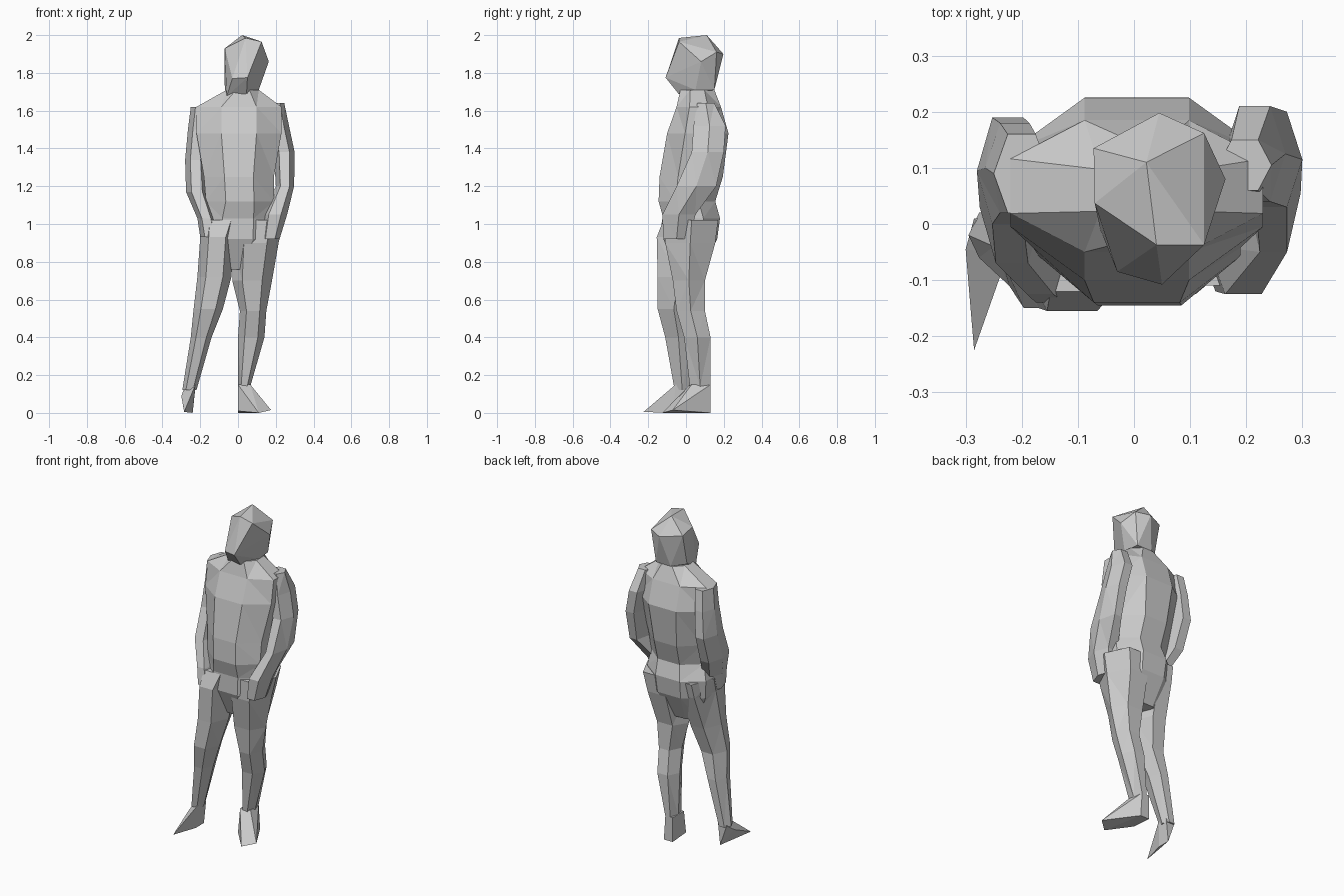
import bpy, bmesh, math


def finish(name, bm):
    bmesh.ops.recalc_face_normals(bm, faces=bm.faces)
    me = bpy.data.meshes.new(name)
    bm.to_mesh(me)
    bm.free()
    ob = bpy.data.objects.new(name, me)
    bpy.context.collection.objects.link(ob)
    return ob


def loft(name, rings, sides=6, phase=0.0):
    """Skin horizontal rings given as (z, x0, x1, y0, y1)."""
    unit = [(math.cos(phase + math.tau * i / sides), math.sin(phase + math.tau * i / sides))
            for i in range(sides)]
    mx = max(abs(u) for u, v in unit)
    my = max(abs(v) for u, v in unit)
    bm = bmesh.new()
    loops = [[bm.verts.new(((x0 + x1) / 2 + u / mx * (x1 - x0) / 2,
                            (y0 + y1) / 2 + v / my * (y1 - y0) / 2, z)) for u, v in unit]
             for z, x0, x1, y0, y1 in rings]
    for a, b in zip(loops, loops[1:]):
        for i in range(sides):
            j = (i + 1) % sides
            bm.faces.new((a[i], a[j], b[j], b[i]))
    bm.faces.new(loops[0])
    bm.faces.new(loops[-1])
    bmesh.ops.triangulate(bm, faces=bm.faces)
    return finish(name, bm)


def hull(name, points):
    """Faceted convex solid around a few points."""
    bm = bmesh.new()
    for p in points:
        bm.verts.new(p)
    res = bmesh.ops.convex_hull(bm, input=bm.verts)
    loose = [v for v in res["geom_interior"] if isinstance(v, bmesh.types.BMVert)]
    if loose:
        bmesh.ops.delete(bm, geom=loose, context='VERTS')
    return finish(name, bm)


# Head, tilted and facing slightly to one side
hull("head", [
    (.022, .11, 2.0), (.04, -.037, 1.985), (.125, -.037, 1.965), (-.07, .037, 1.93),
    (-.072, .135, 1.91), (.045, .198, 1.9), (.125, .162, 1.91), (.163, .08, 1.86),
    (.05, -.108, 1.775), (-.03, -.085, 1.77), (.11, .05, 1.71), (.1, .15, 1.71),
    (0, .15, 1.71), (-.07, .09, 1.72), (-.06, -.01, 1.675), (.045, -.04, 1.69)])

# Torso from the collar to the seat
loft("torso", [
    (1.71, -.06, .11, -.03, .15),
    (1.62, -.22, .23, -.05, .185),
    (1.48, -.22, .23, -.10, .225),
    (1.25, -.18, .19, -.14, .195),
    (1.12, -.17, .19, -.145, .155),
    (1.03, -.20, .20, -.12, .18),
    (.92, -.19, .19, -.12, .165),
    (.76, -.12, .09, -.05, .09)], sides=8, phase=math.pi / 8)

# Arms bent back at the elbow, hands in the pockets
loft("left_arm", [
    (1.64, .15, .245, .06, .15),
    (1.52, .16, .27, .04, .21),
    (1.38, .19, .30, .03, .20),
    (1.20, .20, .297, -.05, .16),
    (1.05, .13, .26, -.125, .05),
    (.92, .12, .22, -.12, .02)])
loft("right_arm", [
    (1.62, -.25, -.15, .02, .16),
    (1.50, -.265, -.16, .02, .18),
    (1.34, -.28, -.17, .00, .19),
    (1.17, -.275, -.16, -.07, .13),
    (1.03, -.215, -.12, -.125, .04),
    (.93, -.20, -.10, -.14, .02)])

# Legs: left one straight, right one stepping forward and out
loft("left_leg", [
    (1.02, -.02, .24, -.11, .17),
    (.90, -.03, .215, -.11, .155),
    (.70, -.03, .18, -.07, .10),
    (.54, .01, .15, -.05, .10),
    (.40, .00, .14, -.01, .13),
    (.14, .00, .065, .02, .13)])
loft("right_leg", [
    (1.02, -.205, .02, -.12, .16),
    (.93, -.20, -.02, -.155, .14),
    (.72, -.215, -.035, -.15, .07),
    (.55, -.235, -.08, -.15, .02),
    (.40, -.25, -.14, -.11, .03),
    (.12, -.295, -.22, -.06, .02)])

# Feet
hull("left_foot", [
    (0, .13, 0), (.06, .13, 0), (0, .13, .15), (.05, .13, .15), (.065, .03, .15),
    (0, .02, .15), (0, .0, .01), (.11, -.125, .0), (.175, -.07, .015)])
hull("right_foot", [
    (-.285, -.225, .005), (-.3, -.045, .09), (-.24, -.07, .0), (-.24, .01, .0),
    (-.225, -.055, .15), (-.225, .01, .14), (-.285, .01, .13)])
